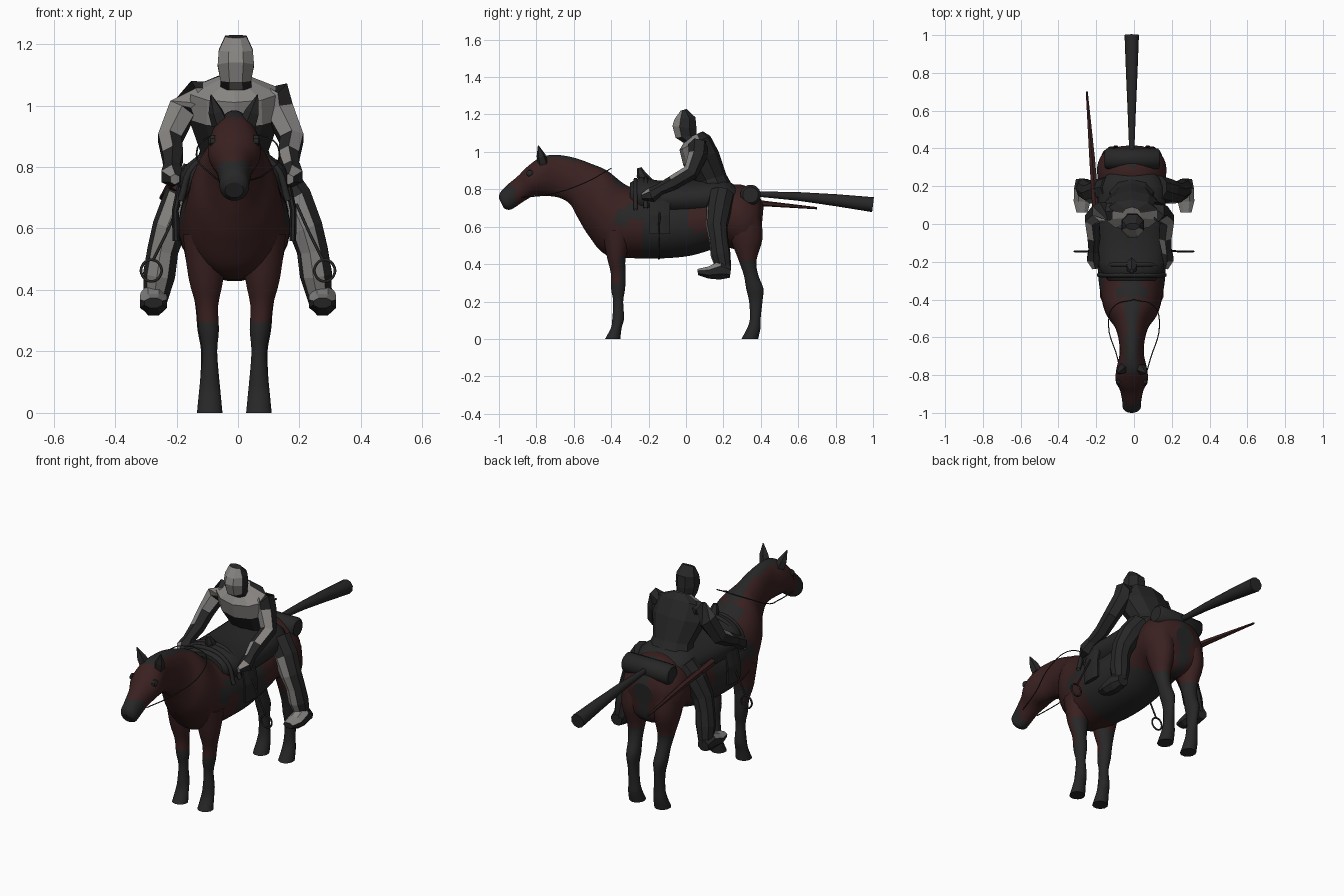
import bpy, bmesh, math
from mathutils import Vector

cube = bpy.data.objects.get("Cube")
if cube:
    bpy.data.objects.remove(cube, do_unlink=True)

MID = -.012  # centre line of the horse


def material(name, colour):
    mat = bpy.data.materials.new(name)
    mat.use_nodes = True
    mat.diffuse_color = (*colour, 1)
    mat.node_tree.nodes["Principled BSDF"].inputs["Base Color"].default_value = (*colour, 1)
    return mat


BLACK = material("charcoal black", (.02, .02, .02))
BROWN = material("dark bay", (.042, .0145, .0145))
GREY = material("worn grey", (.24, .23, .22))


def spline(a, b, c, d, t):
    return (b * 2 + (c - a) * t + (a * 2 - b * 5 + c * 4 - d) * t ** 2
            + (b * 3 - a - c * 3 + d) * t ** 3) * .5


def refine(rings, steps):
    """Smoothly interpolate between rings of (centre, side axis, other axis)."""
    out, last = [], len(rings) - 1
    for i in range(last):
        quad = [rings[max(0, min(last, i + k))] for k in (-1, 0, 1, 2)]
        for s in range(steps):
            out.append([spline(*(q[j] for q in quad), s / steps) for j in range(3)])
    return out + [rings[-1]]


def loft(name, rings, sides=8, steps=1, mats=(BLACK,), rule=None, smooth=False):
    """Skin elliptical rings, cap the ends and colour faces by a rule."""
    bm = bmesh.new()
    loops = []
    for c, u, v in refine(rings, steps):
        angles = [math.tau * (k + .5) / sides for k in range(sides)]
        loops.append([bm.verts.new(c + u * math.cos(a) + v * math.sin(a)) for a in angles])
    for p, q in zip(loops, loops[1:]):
        for k in range(sides):
            n = (k + 1) % sides
            bm.faces.new((p[k], p[n], q[n], q[k])).smooth = smooth
    bm.faces.new(loops[0])
    bm.faces.new(loops[-1])
    bmesh.ops.recalc_face_normals(bm, faces=bm.faces)
    for f in bm.faces:
        if rule:
            f.material_index = int(rule(f.calc_center_median(), f.normal))
    mesh = bpy.data.meshes.new(name)
    bm.to_mesh(mesh)
    bm.free()
    for m in mats:
        mesh.materials.append(m)
    obj = bpy.data.objects.new(name, mesh)
    bpy.context.collection.objects.link(obj)


def span(y1, z1, y2, z2, w, x=MID):
    """Ring stretched between two points of the side outline, half width w."""
    a, b = Vector((x, y1, z1)), Vector((x, y2, z2))
    return [(a + b) / 2, Vector((w, 0, 0)), (a - b) / 2]


def limb(points, radii):
    """Round rings following a path."""
    pts = [Vector(p) for p in points]
    rings = []
    for i, (p, r) in enumerate(zip(pts, radii)):
        t = (pts[min(i + 1, len(pts) - 1)] - pts[max(i - 1, 0)]).normalized()
        ref = Vector((1, 0, 0)) if abs(t.x) < .8 else Vector((0, 1, 0))
        v = t.cross(ref).normalized()
        rings.append([p, v.cross(t) * r, v * r])
    return rings


def wire(name, points, radius, cyclic=False):
    curve = bpy.data.curves.new(name, "CURVE")
    curve.dimensions = "3D"
    curve.bevel_depth = radius
    curve.bevel_resolution = 1
    curve.resolution_u = 5
    s = curve.splines.new("BEZIER")
    s.bezier_points.add(len(points) - 1)
    for bp, p in zip(s.bezier_points, points):
        bp.co = p
        bp.handle_left_type = bp.handle_right_type = "AUTO"
    s.use_cyclic_u = cyclic
    curve.materials.append(BLACK)
    obj = bpy.data.objects.new(name, curve)
    bpy.context.collection.objects.link(obj)


# Horse trunk, neck and head
def coat(c, n):
    off = abs(c.x - MID)
    muzzle = c.y < -.915 and c.z < .82
    mane = -.79 < c.y < -.25 and off < .032 and n.z > .3
    withers = -.39 < c.y < -.25 and off < .07 and n.z > .3
    girth = -.24 < c.y < .02
    belly = 0 < c.y < .2 and c.z < .6 - .45 * c.y
    shoulder = -.37 < c.y < -.2 and .62 < c.z < .71
    dock = c.y > .3 and off < .03
    return not (muzzle or mane or withers or girth or belly or shoulder or dock)


body = [
    (.415, .71, .405, .6, .06), (.38, .78, .39, .5, .14), (.3, .825, .32, .46, .183),
    (.2, .82, .2, .49, .178), (.05, .79, .03, .445, .178), (-.1, .77, -.12, .43, .182),
    (-.25, .8, -.27, .43, .18), (-.33, .83, -.43, .45, .163), (-.42, .9, -.52, .55, .138),
    (-.5, .935, -.575, .64, .092), (-.6, .97, -.62, .72, .07), (-.7, .985, -.68, .755, .065),
    (-.78, .97, -.76, .765, .082), (-.85, .92, -.81, .765, .085), (-.9, .87, -.86, .74, .062),
    (-.96, .82, -.92, .7, .05), (-.995, .78, -.95, .69, .047), (-1, .75, -.975, .7, .03)]
loft("horse_body", [span(*s) for s in body], 28, 5, (BLACK, BROWN), coat, True)

# Legs: front y, back y, height, half width, distance from centre line
fore = [(-.45, -.28, .58, .075, .095), (-.425, -.32, .44, .059, .092),
        (-.403, -.322, .35, .038, .089), (-.402, -.324, .27, .034, .083),
        (-.39, -.335, .2, .025, .08), (-.395, -.33, .11, .032, .08),
        (-.402, -.343, .06, .037, .08), (-.434, -.35, 0, .043, .08)]
hind = [(.22, .4, .66, .08, .095), (.235, .413, .54, .068, .1), (.28, .378, .42, .046, .095),
        (.308, .388, .34, .037, .09), (.32, .415, .27, .035, .086),
        (.336, .41, .2, .026, .083), (.341, .4, .11, .032, .08),
        (.327, .4, .06, .037, .08), (.295, .387, 0, .043, .08)]
for side, word in ((-1, "right"), (1, "left")):
    for part, rows, dark in (("front_leg", fore, .29), ("hind_leg", hind, .41)):
        loft(f"{word}_{part}", [span(f, z, b, z, w, MID + side * x) for f, b, z, w, x in rows],
             12, 3, (BLACK, BROWN), lambda c, n: c.z > .43 or c.z > dark and n.y < .4, True)
    # Ears and eyes
    loft(f"{word}_ear", limb([(MID + side * .045, -.765, .94), (MID + side * .06, -.775, .98),
                              (MID + side * .076, -.79, 1.035)], (.03, .025, .002)), 5)
    eye = Vector((MID + side * .078, -.835, .885))
    loft(f"{word}_eye", limb([eye - Vector((side * .015, 0, 0)), eye,
                              eye + Vector((side * .006, 0, 0))], (.02, .018, .008)), 8)
    # Reins and stirrups
    wire(f"{word}_rein", [(MID + side * .05, -.88, .757), (side * .085, -.72, .775),
                          (side * .135, -.53, .84), (side * .1, -.43, .895),
                          (0, -.4, .912)], .0028)
    wire(f"{word}_stirrup", [(side * (.282 + .033 * math.sin(a)), -.145, .463 + .035 * math.cos(a))
                             for a in (math.tau * k / 6 for k in range(6))], .005, True)
    wire(f"{word}_stirrup_strap", [(side * .19, -.14, .68), (side * .235, -.145, .58),
                                   (side * .275, -.145, .5)], .005)
    # Saddle flap
    loft(f"{word}_saddle_flap", [span(-.2, z, -.08, z, .012, MID + side * x)
                                 for x, z in ((.175, .74), (.192, .66), (.19, .56))], 8)

# Tail and scabbard
loft("tail", limb([(MID, .38, .775), (MID, .6, .762), (MID, .8, .742), (MID, 1, .718)],
                  (.014, .023, .032, .04)), 10, smooth=True)
loft("scabbard", limb([(-.2, .05, .745), (-.222, .35, .73), (-.25, .7, .699)],
                      (.022, .017, .006)), 6, mats=(BROWN,))

# Saddle, folded blanket, horn and bedroll
saddle = [(-.3, .835, -.3, .69, .125), (-.24, .865, -.24, .66, .172),
          (-.16, .85, -.15, .65, .186), (-.04, .845, -.04, .65, .188),
          (.1, .855, .1, .65, .182), (.2, .855, .2, .67, .172), (.265, .82, .265, .7, .13)]
loft("saddle", [span(*s) for s in saddle], 20, 2, smooth=True)
for y, z in ((-.27, .85), (-.215, .86)):
    wire("blanket_fold", [(MID + side * x, y, z - d) for side, x, d in
                          ((-1, .175, .16), (-1, .13, .045), (1, 0, 0),
                           (1, .13, .045), (1, .175, .16))], .012)
loft("saddle_horn", limb([(MID, -.21, .83), (MID, -.24, .88), (MID, -.25, .915)],
                         (.04, .026, .012)), 6)
loft("bedroll", limb([(-.155, .345, .77), (-.145, .345, .77), (.128, .345, .77),
                      (.138, .345, .77)], (.042, .055, .055, .042)), 16, smooth=True)


# Rider torso and hooded head
def chest(c, n):
    return n.y < -.1 and c.z > .93


torso = [(.09, 1.11, 0, 1.07, .05), (.13, 1.085, -.035, 1.01, .15),
         (.175, 1.0, -.015, .93, .155), (.215, .88, .05, .83, .115),
         (.265, .79, .07, .74, .14), (.25, .69, .1, .66, .165)]
loft("rider_torso", [span(*s) for s in torso], 10, 1, (BLACK, GREY), chest)
head = [(.005, 1.23, -.03, 1.22, .038), (.055, 1.185, -.066, 1.175, .06),
        (.062, 1.12, -.078, 1.14, .064), (.06, 1.09, -.06, 1.075, .054),
        (.09, 1.06, -.02, 1.05, .055)]
loft("rider_head", [span(*s, -.007) for s in head], 8, 1, (BLACK, GREY),
     lambda c, n: n.y < -.5 and c.z > 1.06)


# Rider arms, hands, legs and boots
def plates(c, n):
    return n.y < -.5 and n.x < .6


for side, word, elbow, hand in ((-1, "right", .222, .215), (1, "left", .175, .175)):
    loft(f"rider_{word}_arm", limb([
        (side * .07, .075, 1.035), (side * .13, .065, 1.03), (side * (elbow - .04), .065, .985),
        (side * elbow, .025, .89), (side * (elbow - .01), -.07, .835),
        (side * hand, -.16, .79)], (.04, .055, .052, .044, .039, .028)),
        6, 1, (BLACK, GREY), plates)
    loft(f"rider_{word}_hand", limb([
        (side * hand, -.14, .8), (side * hand, -.185, .77), (side * (hand - .01), -.235, .76)],
        (.03, .04, .018)), 6, 1, (BLACK, GREY), plates)
    loft(f"rider_{word}_leg", limb([
        (side * .12, .19, .77), (side * .18, .175, .69), (side * .222, .165, .6),
        (side * .243, .175, .53), (side * .255, .185, .45), (side * .268, .205, .36)],
        (.07, .067, .058, .052, .054, .038)), 9, 1, (BLACK, GREY),
        lambda c, n: n.y < -.7 and c.z < .74)
    boot = [(.24, .39, .235, .325, .035), (.19, .425, .18, .313, .046),
            (.12, .39, .12, .32, .048), (.06, .375, .065, .34, .032)]
    loft(f"rider_{word}_boot", [span(*s, side * .275) for s in boot], 8, 1, (BLACK, GREY),
         lambda c, n: n.z > .3 and c.y < .16)
